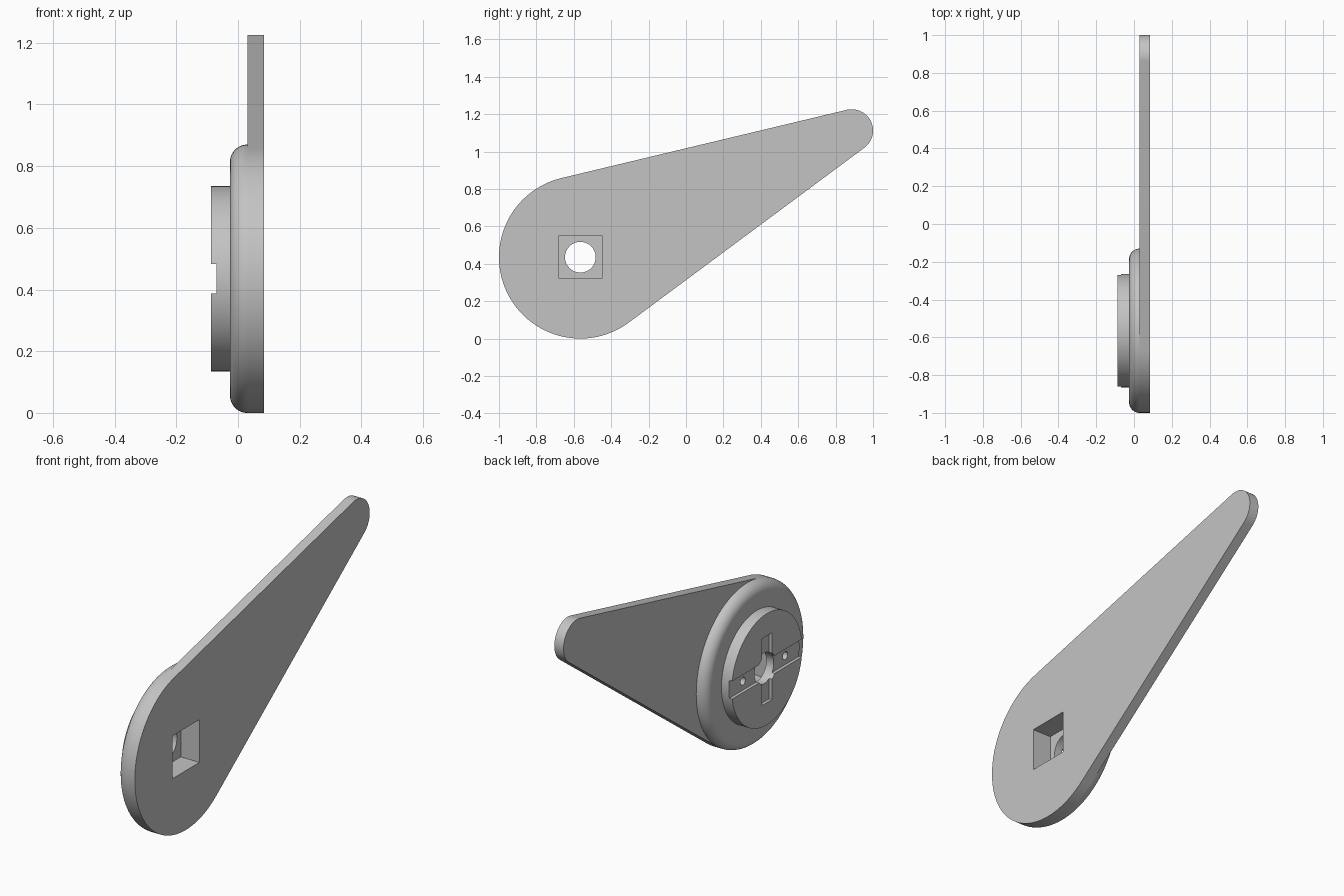
import bpy
import bmesh
from math import sin, cos, pi, asin, atan2, hypot

if "Cube" in bpy.data.objects:
    bpy.data.objects.remove(bpy.data.objects["Cube"], do_unlink=True)

HUB = (-0.565, 0.435)      # hub axis (y, z)
TIP = (0.886, 1.112)       # arm tip centre
HUB_R, TIP_R, BOSS_R = 0.435, 0.114, 0.30
BACK, ARM, FACE, END = 0.085, 0.03, -0.026, -0.087   # x of each layer

grey = bpy.data.materials.new("plain grey")
grey.use_nodes = True
colour = (0.55, 0.55, 0.55, 1)
grey.diffuse_color = colour
grey.node_tree.nodes["Principled BSDF"].inputs["Base Color"].default_value = colour


def arc(centre, r, a0, a1, n):
    """Points on an arc, both ends included."""
    steps = [a0 + (a1 - a0) * i / n for i in range(n + 1)]
    return [(centre[0] + r * cos(a), centre[1] + r * sin(a)) for a in steps]


def circle(centre, r, n=128):
    return arc(centre, r, 0, 2 * pi, n)[:-1]


def rect(centre, w, h):
    y, z = centre
    return [(y + a * w / 2, z + b * h / 2) for a, b in ((-1, -1), (1, -1), (1, 1), (-1, 1))]


def loft(name, sections):
    """Closed solid through outlines placed along x."""
    bm = bmesh.new()
    rings = [[bm.verts.new((x, y, z)) for y, z in pts] for x, pts in sections]
    for a, b in zip(rings, rings[1:]):
        for i in range(len(a)):
            j = (i + 1) % len(a)
            bm.faces.new((a[i], a[j], b[j], b[i]))
    bm.faces.new(rings[0])
    bm.faces.new(rings[-1])
    bmesh.ops.recalc_face_normals(bm, faces=bm.faces)
    mesh = bpy.data.meshes.new(name)
    bm.to_mesh(mesh)
    bm.free()
    mesh.materials.append(grey)
    ob = bpy.data.objects.new(name, mesh)
    bpy.context.collection.objects.link(ob)
    return ob


def prism(name, pts, x0, x1):
    return loft(name, [(x0, pts), (x1, pts)])


def finish(ob, cutters):
    """Cut the openings, then shade curved walls smooth and end faces flat."""
    bpy.ops.object.select_all(action="DESELECT")
    ob.select_set(True)
    bpy.context.view_layer.objects.active = ob
    for c in cutters:
        c.hide_render = True
        mod = ob.modifiers.new("cut", "BOOLEAN")
        mod.operation, mod.solver, mod.object = "DIFFERENCE", "EXACT", c
        bpy.ops.object.modifier_apply(modifier=mod.name)
    bpy.ops.object.shade_smooth_by_angle(angle=pi / 6)
    for p in ob.data.polygons:
        if abs(p.normal.x) > 0.999:
            p.use_smooth = False


# Tapered arm: two arcs joined by their common tangents
dy, dz = TIP[0] - HUB[0], TIP[1] - HUB[1]
lean = atan2(dz, dy)
spread = pi / 2 - asin((HUB_R - TIP_R) / hypot(dy, dz))
outline = arc(HUB, HUB_R, lean + spread, lean + 2 * pi - spread, 96)
outline += arc(TIP, TIP_R, lean - spread, lean + spread, 40)
arm = prism("arm", outline, ARM, BACK)

# Hub disc with a rounded outer rim
fillet = ARM - FACE
rim = []
for i in range(13):
    a = pi / 2 * i / 12
    rim.append((ARM - fillet * sin(a), circle(HUB, HUB_R - fillet * (1 - cos(a)))))
hub = loft("hub", rim)

# Raised round boss
boss = prism("boss", circle(HUB, BOSS_R), END, FACE)

# Openings: square socket, axle hole, crossed slots and two pin holes
socket = prism("socket_cutter", rect(HUB, 0.23, 0.23), -0.06, 0.2)
axle = prism("axle_cutter", circle(HUB, 0.082, 64), -0.2, 0.1)
long_slot = prism("long_slot_cutter", rect(HUB, 1.0, 0.096), -0.2, END + 0.017)
short_slot = prism("short_slot_cutter", rect(HUB, 0.085, 0.36), -0.2, END + 0.017)
pins = [prism("pin_cutter", circle((HUB[0] + s * 0.18, HUB[1]), 0.021, 32), -0.2, FACE - 0.004)
        for s in (-1, 1)]

finish(arm, [socket])
finish(hub, [socket])
finish(boss, [axle, long_slot, short_slot] + pins)
for c in [socket, axle, long_slot, short_slot] + pins:
    bpy.data.objects.remove(c, do_unlink=True)
